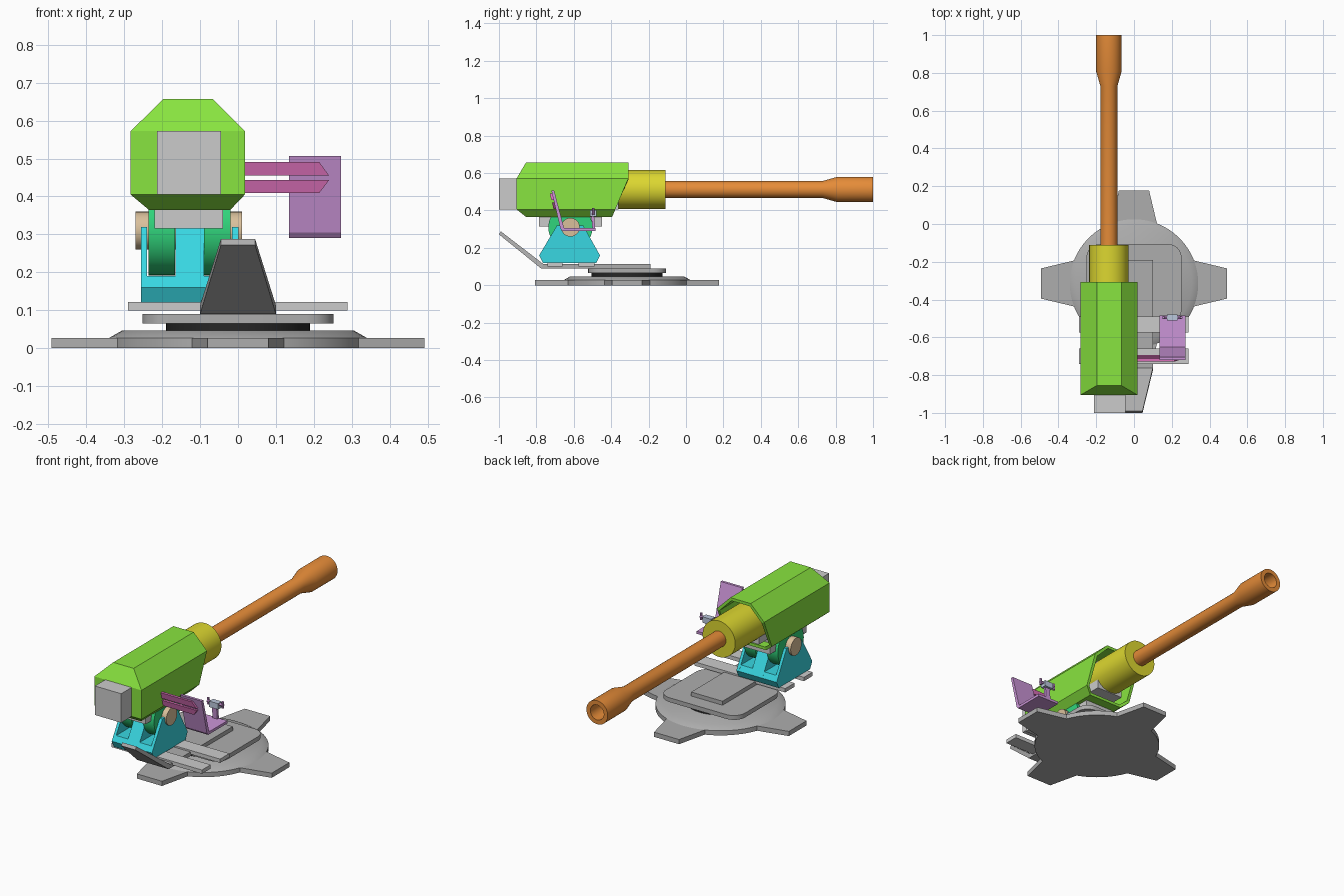
import bpy, bmesh
from math import sin, cos, pi, radians

if "Cube" in bpy.data.objects:
    bpy.data.objects.remove(bpy.data.objects["Cube"])

AX, AZ = -0.133, 0.512      # barrel axis
BY = -0.315                 # base centre in y
GREY, DARK = (0.8, 0.8, 0.8), (0.42, 0.42, 0.42)
CYAN, PURPLE = (0.04, 0.68, 0.76), (0.6, 0.3, 0.68)
mats = {}


def paint(ob, col):
    if col == GREY:
        return
    if col not in mats:
        m = bpy.data.materials.new("paint_%d" % len(mats))
        m.diffuse_color = (*col, 1)
        m.use_nodes = True
        m.node_tree.nodes["Principled BSDF"].inputs["Base Color"].default_value = m.diffuse_color
        mats[col] = m
    ob.data.materials.append(mats[col])


def loft(name, rings, col=GREY, smooth=False, caps=None, open_end=False, closed=False):
    """Skin equal-length rings of points; caps may split the end n-gons."""
    bm = bmesh.new()
    vs = [[bm.verts.new(p) for p in r] for r in rings]
    n = len(rings[0])
    pairs = list(zip(vs, vs[1:])) + ([(vs[-1], vs[0])] if closed else [])
    for a, b in pairs:
        for i in range(n):
            j = (i + 1) % n
            bm.faces.new((a[i], a[j], b[j], b[i]))
    if not closed:
        caps = caps or [range(n)]
        for c in caps:
            bm.faces.new([vs[0][i] for i in c])
        last = [bm.faces.new([vs[-1][i] for i in c]) for c in caps]
    bmesh.ops.recalc_face_normals(bm, faces=bm.faces)
    if open_end:
        bmesh.ops.delete(bm, geom=last, context='FACES')
    me = bpy.data.meshes.new(name)
    bm.to_mesh(me)
    bm.free()
    ob = bpy.data.objects.new(name, me)
    bpy.context.collection.objects.link(ob)
    paint(ob, col)
    if smooth:
        bpy.ops.object.select_all(action='DESELECT')
        ob.select_set(True)
        bpy.context.view_layer.objects.active = ob
        bpy.ops.object.shade_smooth_by_angle(angle=radians(30))
    return ob


def prism(name, pts, axis, a, b, col=GREY, smooth=False):
    place = {'x': lambda p, t: (t, p[0], p[1]),
             'y': lambda p, t: (p[0], t, p[1]),
             'z': lambda p, t: (p[0], p[1], t)}[axis]
    return loft(name, [[place(p, t) for p in pts] for t in (a, b)], col, smooth)


def box(name, x0, x1, y0, y1, z0, z1, col=GREY):
    return prism(name, [(x0, y0), (x1, y0), (x1, y1), (x0, y1)], 'z', z0, z1, col)


def lathe(name, prof, axis, c, col=GREY, n=48, closed=False):
    """Revolve (radius, position) pairs about an axis through c."""
    rings = []
    for r, t in prof:
        ring = []
        for i in range(n):
            u, v = r * cos(2 * pi * i / n), r * sin(2 * pi * i / n)
            ring.append({'x': (t, c[0] + u, c[1] + v), 'y': (c[0] + u, t, c[1] + v),
                         'z': (c[0] + u, c[1] + v, t)}[axis])
        rings.append(ring)
    return loft(name, rings, col, True, closed=closed)


# Ground base: disc with chamfered top and four tapered feet
lathe("base_disc", [(0.34, 0), (0.34, 0.027), (0.305, 0.047)], 'z', (0, BY), DARK, 64)
for k in range(4):
    c, s = cos(k * pi / 2), sin(k * pi / 2)
    foot = [(0.29, -0.128), (0.492, -0.08), (0.492, 0.08), (0.29, 0.128)]
    prism("base_foot", [(c * u - s * v, BY + s * u + c * v) for u, v in foot], 'z', 0, 0.027, DARK)
lathe("bearing_ring", [(0.19, 0.045), (0.19, 0.066)], 'z', (0, BY), (0.02, 0.02, 0.02))

# Turntable: plate with rounded corners
plate = []
for k, (sx, sy) in enumerate([(1, 1), (-1, 1), (-1, -1), (1, -1)]):
    for i in range(7):
        t = (k + i / 6) * pi / 2
        plate.append((sx * 0.182 + 0.07 * cos(t), BY + sy * 0.138 + 0.07 * sin(t)))
prism("turntable", plate, 'z', 0.065, 0.09, DARK, True)

# Platform plank with tapered, upswept tail and two cross bars
loft("platform", [[(-w, y, z), (w, y, z), (w, y2, z2), (-w, y2, z2)]
                  for w, y, z, y2, z2 in [(0.1, -0.19, 0.088, -0.19, 0.113),
                                          (0.1, -0.775, 0.09, -0.762, 0.113),
                                          (0.045, -1.0, 0.272, -0.99, 0.288)]], DARK)
for y0, y1 in ((-0.74, -0.66), (-0.575, -0.49)):
    box("cross_bar", -0.29, 0.288, y0, y1, 0.1, 0.122, (0.55, 0.55, 0.55))

# Cradle: sloped base with two cheeks and a middle rib
prism("cradle_base", [(-0.765, 0.12), (-0.785, 0.16), (-0.767, 0.19), (-0.478, 0.19),
                      (-0.46, 0.16), (-0.48, 0.12)], 'x', -0.255, 0.0, CYAN)
cheek = [(-0.765, 0.12), (-0.785, 0.16), (-0.69, 0.32), (-0.55, 0.32), (-0.46, 0.16), (-0.48, 0.12)]
for x0, x1 in ((-0.256, -0.24), (-0.165, -0.09), (-0.016, 0.001)):
    prism("cradle_rib", cheek, 'x', x0, x1, CYAN)

# Elevation wheels and trunnion
for x0 in (-0.236, -0.09):
    lathe("elevation_wheel", [(0.118, x0), (0.118, x0 + 0.07)], 'x', (-0.618, 0.31), (0.03, 0.66, 0.2))
lathe("trunnion", [(0.05, -0.27), (0.05, 0.01)], 'x', (-0.618, 0.31), (0.7, 0.53, 0.33), 32)

# Receiver and its lower slide
box("receiver", -0.213, -0.045, -1.0, -0.36, 0.405, 0.572)
box("receiver_slide", -0.22, -0.04, -0.785, -0.45, 0.315, 0.42)

# Faceted housing, open at the front
sec = [(-0.197, 0.657), (-0.067, 0.657), (0.018, 0.572), (0.018, 0.405),
       (-0.02, 0.365), (-0.235, 0.365), (-0.283, 0.405), (-0.283, 0.572)]
rear_y = {0.657: -0.855, 0.572: -0.905, 0.405: -0.905, 0.365: -0.855}
front_y = {0.657: -0.308, 0.572: -0.308, 0.405: -0.378, 0.365: -0.395}
hull = loft("housing", [[(x, ys[z], z) for x, z in sec] for ys in (rear_y, front_y)],
            (0.25, 0.78, 0.05), caps=[(0, 1, 2, 7), (7, 2, 3, 6), (6, 3, 4, 5)], open_end=True)
shell = hull.modifiers.new("shell", 'SOLIDIFY')
shell.thickness, shell.offset = 0.018, -1

# Barrel sleeve, and barrel with flared hollow muzzle
lathe("barrel_sleeve", [(0.104, -0.5), (0.104, -0.11)], 'y', (AX, AZ), (0.72, 0.68, 0.03))
lathe("barrel", [(0.045, -0.15), (0.045, 0.73), (0.068, 0.81), (0.068, 1.0), (0.043, 1.0),
                 (0.043, 0.8), (0.03, 0.75), (0.03, -0.15)], 'y', (AX, AZ), (0.78, 0.26, 0.04),
      closed=True)

# Gunner seat, held by two pointed arms
prism("seat", [(-0.72, 0.507), (-0.672, 0.305), (-0.66, 0.29), (-0.485, 0.29), (-0.485, 0.305),
               (-0.652, 0.305), (-0.705, 0.507)], 'x', 0.135, 0.272, PURPLE)
for z_in, z_out in ((0.455, 0.491), (0.443, 0.409)):
    arm = [(0.0, z_in), (0.24, z_in), (0.214, z_out), (0.0, z_out)]
    loft("seat_arm", [[(x, -0.72 + (0.507 - z) * 0.24 + d, z) for x, z in arm]
                      for d in (-0.012, 0.004)], (0.7, 0.16, 0.48))

# Sight on a post with side grips
prism("sight_post", [(-0.5, 0.3), (-0.485, 0.3), (-0.492, 0.38), (-0.507, 0.38)],
      'x', 0.188, 0.218, PURPLE)
box("sight_box", 0.175, 0.231, -0.512, -0.478, 0.368, 0.402, (0.5, 0.58, 0.72))
lathe("sight_grips", [(0.008, 0.152), (0.008, 0.254)], 'x', (-0.495, 0.392), PURPLE, 12)
for x in (0.156, 0.25):
    lathe("sight_handle", [(0.007, 0.375), (0.007, 0.412)], 'z', (x, -0.495), PURPLE, 12)
